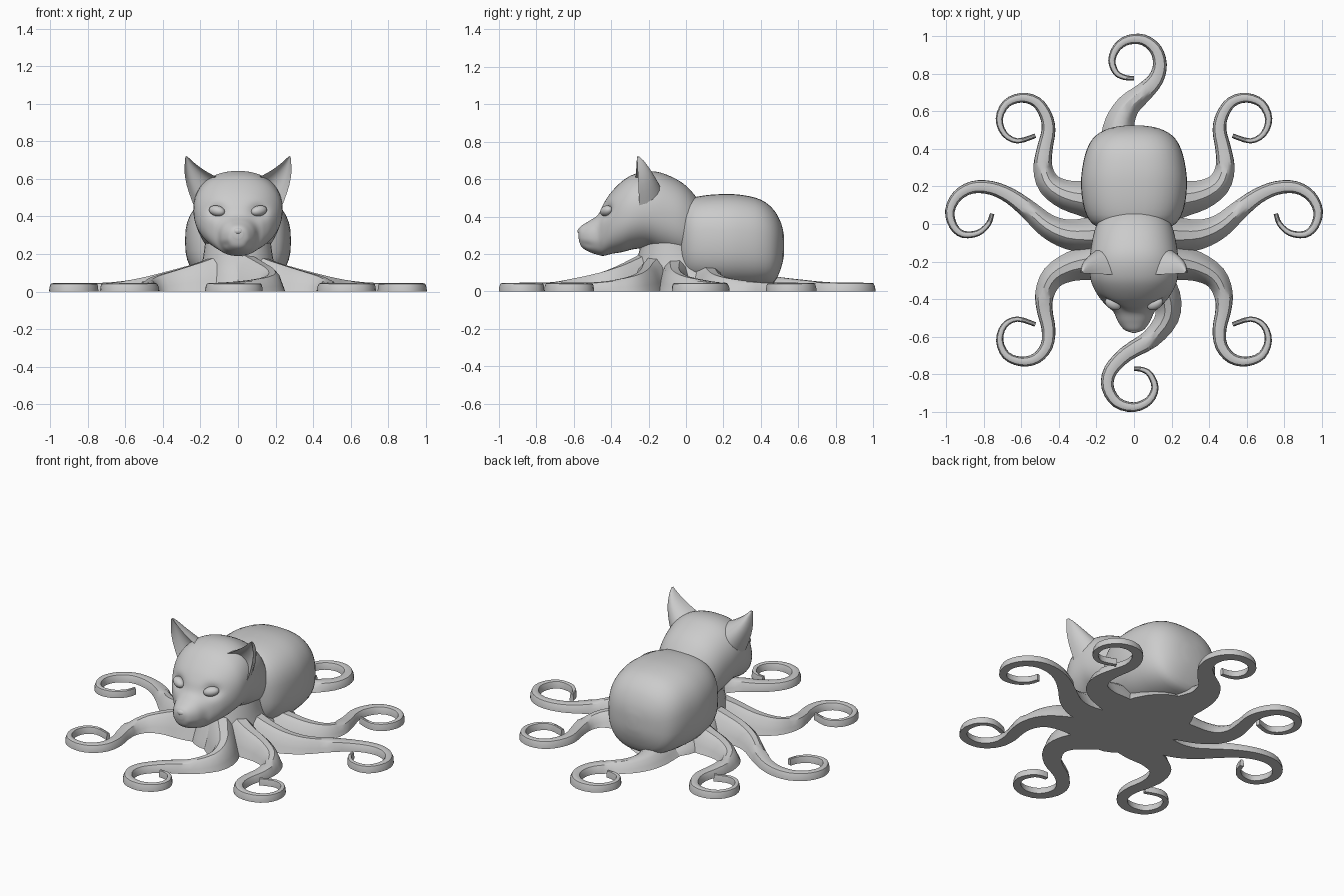
import bpy, math
from mathutils import Vector as V

if "Cube" in bpy.data.objects:
    bpy.data.objects.remove(bpy.data.objects["Cube"])

grey = bpy.data.materials.new("plain grey")
grey.diffuse_color = (0.6, 0.6, 0.6, 1)
grey.use_nodes = True
grey.node_tree.nodes["Principled BSDF"].inputs["Base Color"].default_value = grey.diffuse_color


def spline(rows, n):
    """Smooth curve through rows of numbers, n steps per segment."""
    p = [rows[0]] + list(rows) + [rows[-1]]
    out = []
    for i in range(1, len(p) - 2):
        for k in range(n):
            t = k / n
            out.append([0.5 * (2 * b + (c - a) * t + (2 * a - 5 * b + 4 * c - d) * t * t
                               + (3 * b - a - 3 * c + d) * t ** 3)
                        for a, b, c, d in zip(*p[i - 1:i + 3])])
    return out + [list(rows[-1])]


def loft(name, rings, angle=35):
    """Skin a list of equal rings, with both ends capped."""
    n = len(rings[0])
    faces = [(i * n + j, i * n + (j + 1) % n, (i + 1) * n + (j + 1) % n, (i + 1) * n + j)
             for i in range(len(rings) - 1) for j in range(n)]
    faces += [tuple(range(n))[::-1], tuple((len(rings) - 1) * n + j for j in range(n))]
    me = bpy.data.meshes.new(name)
    me.from_pydata([v for r in rings for v in r], [], faces)
    me.materials.append(grey)
    ob = bpy.data.objects.new(name, me)
    bpy.context.collection.objects.link(ob)
    bpy.context.view_layer.objects.active = ob
    bpy.ops.object.select_all(action='DESELECT')
    ob.select_set(True)
    bpy.ops.object.mode_set(mode='EDIT')
    bpy.ops.mesh.select_all(action='SELECT')
    bpy.ops.mesh.normals_make_consistent(inside=False)
    bpy.ops.object.mode_set(mode='OBJECT')
    bpy.ops.object.shade_smooth_by_angle(angle=math.radians(angle))
    return ob


def oval(y, top, bottom, half, power, n=40):
    """Upright superellipse ring at depth y."""
    ring = []
    for j in range(n):
        a = math.tau * j / n
        c, s = math.cos(a), math.sin(a)
        ring.append(V((half * math.copysign(abs(c) ** (2 / power), c), y,
                       (top + bottom) / 2 + (top - bottom) / 2 * math.copysign(abs(s) ** (2 / power), s))))
    return ring


# Rounded body: y, top, bottom, half width
body = [(-.04, .38, .14, .13), (0, .48, .06, .22), (.08, .51, .03, .265), (.2, .52, .02, .282),
        (.3, .515, .02, .275), (.4, .49, .025, .25), (.47, .435, .045, .205),
        (.51, .36, .13, .13), (.525, .29, .2, .04)]
loft("body", [oval(*r, 2.5) for r in spline(body, 3)])

# Head with muzzle, forehead and nape
head = [(-.575, .33, .285, .025), (-.56, .35, .24, .055), (-.52, .375, .212, .085),
        (-.47, .41, .195, .108), (-.44, .47, .19, .14), (-.40, .53, .2, .178),
        (-.34, .59, .21, .215), (-.28, .625, .225, .234), (-.2, .642, .23, .236),
        (-.12, .63, .2, .228), (-.02, .58, .17, .205), (.05, .51, .17, .16), (.1, .43, .24, .07)]


def sculpt(p):
    """Press in the eye sockets and the mouth corners."""
    for x, z, size, depth in ((.115, .43, .05, .028), (.07, .25, .025, .008)):
        if p.y < -.3:
            d = ((abs(p.x) - x) / size) ** 2 + ((p.z - z) / (size * .7)) ** 2
            p.y += depth * math.exp(-d)
    return p


loft("head", [[sculpt(p) for p in oval(*r, 2.25, 64)] for r in spline(head, 5)])


def ball(name, loc, size, rot=(0, 0, 0)):
    bpy.ops.mesh.primitive_uv_sphere_add(segments=24, ring_count=12, location=loc, rotation=rot)
    ob = bpy.context.object
    ob.name, ob.scale = name, size
    ob.data.materials.append(grey)
    bpy.ops.object.shade_smooth_by_angle(angle=math.radians(40))


ball("nose", (0, -.558, .322), (.032, .022, .02))
for side, word in ((1, "right"), (-1, "left")):
    # Eyes
    ball(word + "_eye", (side * .112, -.425, .43), (.046, .03, .028), (0, side * -.2, side * .5))

    # Cupped ears: edges swept from a wide base to the tip
    rings = []
    tip = V((.272, -.262, .722))
    for k in range(9):
        t = k / 8
        bulge = math.sin(t * math.pi)
        inner = V((.095, -.27, .60)).lerp(tip, t) + V((.012, 0, -.004)) * bulge
        outer = V((.236, -.25, .46)).lerp(tip + V((.008, 0, -.004)), t) + V((.022, 0, .01)) * bulge
        mid, half = (inner + outer) / 2, (outer - inner) / 2
        back = V((.0, .12, .01)) * (1 - t) ** .8 + V((0, .012, 0))
        ring = []
        for j in range(11):
            a = math.pi * j / 10
            ring.append(mid - half * math.cos(a) + back * math.sin(a))
        for j in range(9, 0, -1):
            a = math.pi * j / 10
            ring.append(mid - half * math.cos(a) * .88 + back * math.sin(a) * .5)
        rings.append([V((p.x * side, p.y, p.z)) for p in ring])
    loft(word + "_ear", rings, 50)

# Neck flaring into a flat-bottomed skirt: z, centre y, radii
skirt = [(0, .05, .25, .38), (.03, .04, .24, .36), (.09, 0, .215, .295),
         (.16, -.06, .19, .205), (.3, -.08, .17, .15)]
loft("skirt", [[V((rx * math.cos(a), cy + ry * math.sin(a), z))
                for a in (math.tau * j / 32 for j in range(32))]
               for z, cy, rx, ry in spline(skirt, 3)])


def arm(name, root, points, side=1):
    """Flat-bottomed curling arm, thick at the root and thin at the tip."""
    path = [V((x * side, y, 0)) for x, y in spline(points, 3)]
    last = len(path) - 1
    rings = []
    for i, p in enumerate(path):
        t = i / last
        d = (path[min(i + 1, last)] - path[max(i - 1, 0)]).normalized()
        across = V((-d.y, d.x, 0))
        flare = max(0, 1 - t / .42) ** 2
        w = .012 + .05 * (1 - t) ** 1.25 + .06 * flare
        h = .05 - .008 * t + root * flare
        section = ((-1, 0), (-.93, .5), (-.66, .92), (-.3, 1), (.3, 1), (.66, .92), (.93, .5), (1, 0))
        if flare > .1:
            section = ((-1, 0), (-.8, .35), (-.55, .8), (-.25, 1), (.25, 1), (.55, .8), (.8, .35), (1, 0))
        rings.append([p + across * (u * w) + V((0, 0, v * h)) for u, v in section])
    loft(name, rings, 32)


arm("front_arm", .17, [(.02, -.2), (.1, -.29), (.17, -.39), (.175, -.5), (.09, -.61), (-.04, -.69),
                       (-.125, -.78), (-.14, -.87), (-.09, -.95), (0, -.975), (.08, -.94), (.112, -.87),
                       (.085, -.8), (.045, -.775), (0, -.77)])
arm("back_arm", .05, [(-.06, .34), (-.08, .45), (-.075, .54), (-.03, .63), (.05, .7), (.115, .77),
                      (.138, .85), (.115, .93), (.05, .98), (-.03, .98), (-.09, .94), (-.118, .87),
                      (-.095, .805), (-.05, .78), (0, .775)])
for side, word in ((1, "right"), (-1, "left")):
    arm(word + "_rear_arm", .11, [(.12, .1), (.24, .13), (.36, .155), (.45, .21), (.485, .3), (.475, .4),
                                  (.455, .5), (.47, .58), (.52, .65), (.6, .672), (.68, .64), (.717, .56),
                                  (.69, .48), (.62, .442), (.525, .47)], side)
    arm(word + "_middle_arm", .15, [(.1, -.05), (.22, -.06), (.35, -.055), (.46, -.01), (.56, .075), (.66, .15),
                                    (.76, .192), (.86, .195), (.94, .15), (.98, .07), (.962, -.01),
                                    (.91, -.055), (.83, -.048), (.775, 0), (.755, .055)], side)
    arm(word + "_fore_arm", .15, [(.1, -.16), (.21, -.2), (.33, -.225), (.43, -.28), (.475, -.37), (.475, -.46),
                                  (.455, -.56), (.465, -.65), (.52, -.715), (.6, -.732), (.68, -.7),
                                  (.715, -.62), (.69, -.54), (.62, -.506), (.525, -.535)], side)
